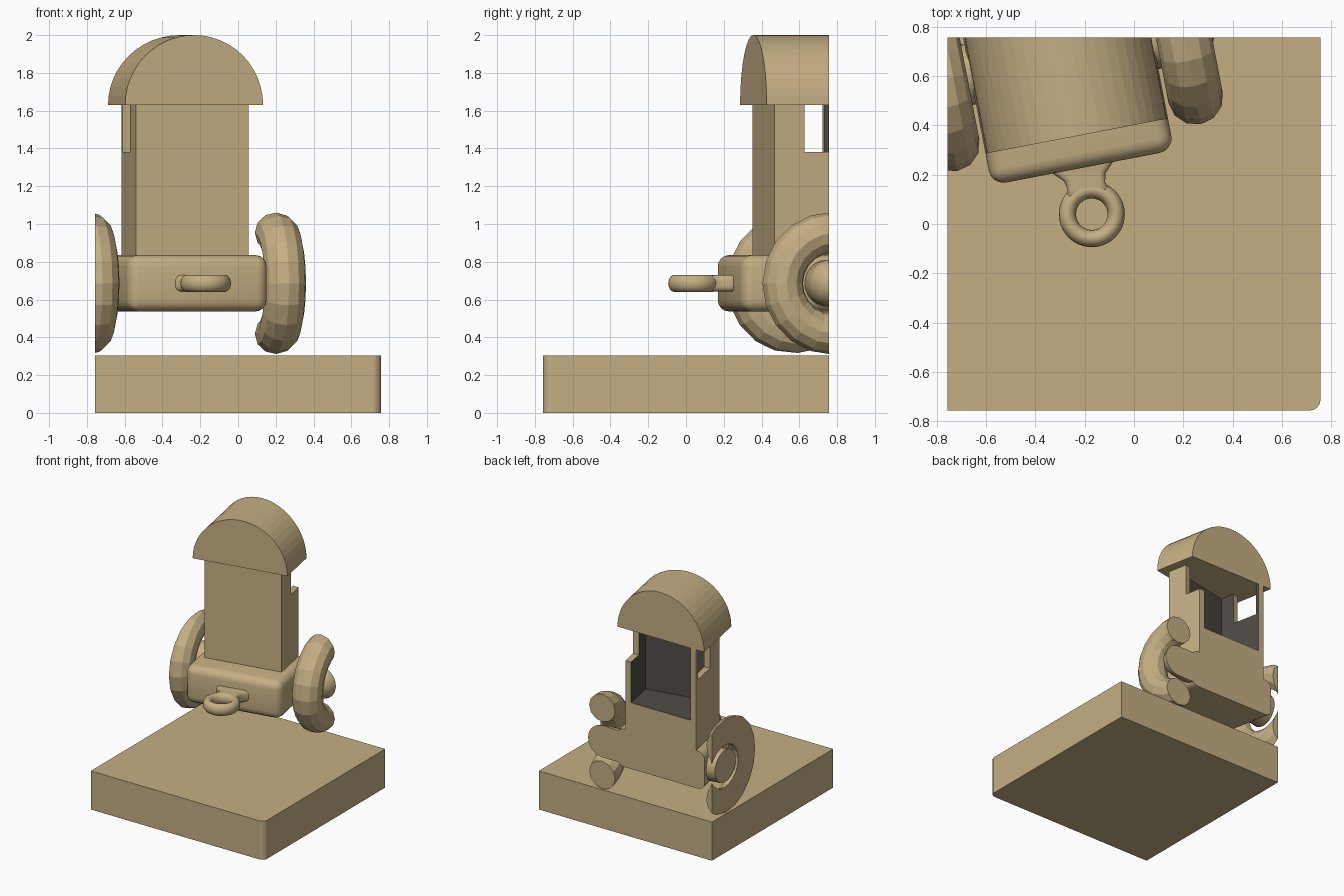
import bpy, bmesh, math
from mathutils import Matrix, Vector

if "Cube" in bpy.data.objects:
    bpy.data.objects.remove(bpy.data.objects["Cube"])

E = 0.757                                  # half size of the square tile
PLACE = Matrix.Translation((-0.2425, 0.41, 0)) @ Matrix.Rotation(math.radians(10.9), 4, 'Z')
PLACE_INV = PLACE.inverted()


def material(name, rgb):
    m = bpy.data.materials.new(name)
    m.diffuse_color = (*rgb, 1)
    m.use_nodes = True
    m.node_tree.nodes["Principled BSDF"].inputs["Base Color"].default_value = m.diffuse_color
    return m


TAN = material("tan", (0.56, 0.43, 0.23))
DARK = material("dark interior", (0.08, 0.07, 0.06))


def make(name, bm, matrix=PLACE):
    bmesh.ops.recalc_face_normals(bm, faces=bm.faces[:])
    bm.transform(matrix)
    me = bpy.data.meshes.new(name)
    bm.to_mesh(me)
    bm.free()
    ob = bpy.data.objects.new(name, me)
    bpy.context.collection.objects.link(ob)
    me.materials.append(TAN)
    return ob


def box_bm(lo, hi, bevel=0, segments=4):
    bm = bmesh.new()
    bmesh.ops.create_cube(bm, size=1)
    lo, hi = Vector(lo), Vector(hi)
    for v in bm.verts:
        v.co = Vector([lo[i] + (v.co[i] + 0.5) * (hi[i] - lo[i]) for i in range(3)])
    if bevel:
        bmesh.ops.bevel(bm, geom=bm.edges[:], offset=bevel, segments=segments,
                        profile=0.5, affect='EDGES')
    return bm


def prism_bm(points, offset):
    bm = bmesh.new()
    face = bm.faces.new([bm.verts.new(p) for p in points])
    res = bmesh.ops.extrude_face_region(bm, geom=[face])
    bmesh.ops.translate(bm, vec=offset,
                        verts=[g for g in res['geom'] if isinstance(g, bmesh.types.BMVert)])
    return bm


def torus_bm(major, half_w, half_h, n_major, n_minor):
    bm = bmesh.new()
    rings = []
    for i in range(n_major):
        a = 2 * math.pi * i / n_major
        ring = []
        for j in range(n_minor):
            b = 2 * math.pi * j / n_minor
            r = major + half_w * math.cos(b)
            ring.append(bm.verts.new((r * math.cos(a), r * math.sin(a), half_h * math.sin(b))))
        rings.append(ring)
    for i in range(n_major):
        p, q = rings[i], rings[(i + 1) % n_major]
        for j in range(n_minor):
            k = (j + 1) % n_minor
            bm.faces.new((p[j], q[j], q[k], p[k]))
    return bm


def boolean(ob, cutter, op):
    mod = ob.modifiers.new("cut", 'BOOLEAN')
    mod.operation, mod.object, mod.solver = op, cutter, 'EXACT'
    bpy.context.view_layer.objects.active = ob
    bpy.ops.object.modifier_apply(modifier=mod.name)


def smooth(ob, deg=40):
    bpy.ops.object.select_all(action='DESELECT')
    ob.select_set(True)
    bpy.context.view_layer.objects.active = ob
    bpy.ops.object.shade_smooth_by_angle(angle=math.radians(deg))


# tile: square slab with only the front right corner rounded
r = 0.045
corner = [(E - r + r * math.sin(a), -E + r - r * math.cos(a), 0)
          for a in [math.radians(d) for d in (0, 22.5, 45, 67.5, 90)]]
make("tile", prism_bm([(-E, -E, 0)] + corner + [(E, E, 0), (-E, E, 0)], (0, 0, 0.305)),
     Matrix())

parts, smooth_parts = [], []

# domed roof: half cylinder along the vehicle
arc = [(0.372 * math.cos(math.pi * i / 24), -0.054, 1.63 + 0.37 * math.sin(math.pi * i / 24))
       for i in range(25)]
roof = make("roof", prism_bm(arc, (0, 0.9, 0)))
smooth_parts.append(roof)

# cab: hollow box with side windows and an open back
cab = make("cab", box_bm((-0.303, 0, 0.80), (0.303, 0.8, 1.635)))
cutters = [make("cab_hollow_cutter", box_bm((-0.255, 0.05, 1.06), (0.255, 0.9, 1.75))),
           make("window_cutter", box_bm((-0.5, 0.163, 1.38), (0.5, 0.378, 1.63)))]
for c in cutters:
    boolean(cab, c, 'DIFFERENCE')
parts.append(cab)

# rounded chassis
chassis = make("chassis", box_bm((-0.377, -0.185, 0.537), (0.377, 0.9, 0.835), 0.06))
smooth_parts.append(chassis)

# tow neck, flaring into the chassis, and tow ring
half = [(0.09, -0.30), (0.078, -0.26), (0.085, -0.225), (0.12, -0.19), (0.16, -0.15)]
outline = [(x, y, 0.642) for x, y in half] + [(-x, y, 0.642) for x, y in reversed(half)]
neck_bm = prism_bm(outline, (0, 0, 0.088))
# keep the ring hole clear by starting the neck behind it
bmesh.ops.bevel(neck_bm, geom=[e for e in neck_bm.edges
                               if abs(e.verts[0].co.z - e.verts[1].co.z) < 1e-4],
                offset=0.025, segments=3, profile=0.5, affect='EDGES')
neck = make("tow_neck", neck_bm)
ring = make("tow_ring", torus_bm(0.099, 0.035, 0.046, 40, 14),
            PLACE @ Matrix.Translation((0, -0.377, 0.686)))
smooth_parts += [neck, ring]

# tyres, with a rounded axle end in the middle of each
turn = Matrix.Rotation(math.pi / 2, 4, 'Y')
for side, s in (("right", 1), ("left", -1)):
    at = PLACE @ Matrix.Translation((s * 0.503, 0.275, 0.686))
    parts.append(make(side + "_tyre", torus_bm(0.268, 0.109, 0.112, 20, 12), at @ turn))
    hub = bmesh.new()
    bmesh.ops.create_uvsphere(hub, u_segments=24, v_segments=12, radius=0.128)
    for v in hub.verts:                    # stretch the inner half into an axle
        if v.co.z * s < -0.01:
            v.co.z -= s * 0.15
    smooth_parts.append(make(side + "_axle", hub, at @ turn))

# the tile's edges slice the vehicle
slicer = make("slicer", box_bm((-E, -E, 0.1), (E, E, 2.2)), Matrix())
for ob in parts + smooth_parts:
    boolean(ob, slicer, 'INTERSECT')
for ob in smooth_parts:
    smooth(ob)
smooth(roof, 5)

# dark lining on the inward faces of the cab
cab.data.materials.clear()
cab.data.materials.append(TAN)
cab.data.materials.append(DARK)
for p in cab.data.polygons:
    c = PLACE_INV @ p.center
    inside = abs(c.x) < 0.262 and c.y > 0.04 and 1.05 < c.z < 1.63
    p.material_index = 1 if inside and p.normal.y < 0.99 else 0

for ob in cutters + [slicer]:
    bpy.data.objects.remove(ob)
